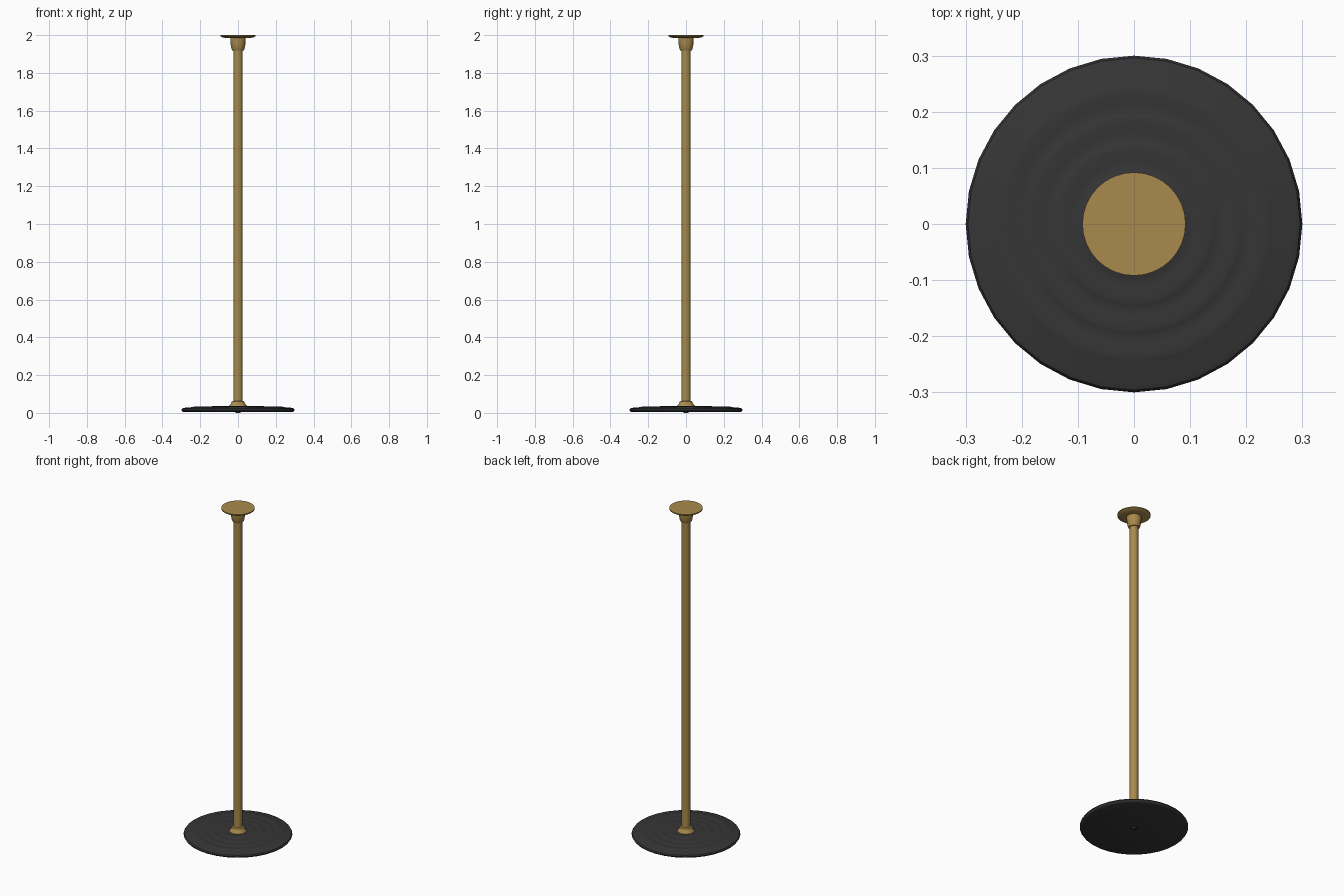
import bpy
import bmesh
import math

cube = bpy.data.objects.get("Cube")
if cube:
    bpy.data.objects.remove(cube, do_unlink=True)


def material(name, colour):
    mat = bpy.data.materials.new(name)
    mat.use_nodes = True
    mat.diffuse_color = (*colour, 1)
    bsdf = mat.node_tree.nodes["Principled BSDF"]
    bsdf.inputs["Base Color"].default_value = (*colour, 1)
    return mat


def lathe(name, profile, mat, sides=32):
    """Spin (radius, height) points around z; radius 0 closes the end."""
    bm = bmesh.new()
    verts = [bm.verts.new((r, 0, z)) for r, z in profile]
    edges = [bm.edges.new(pair) for pair in zip(verts, verts[1:])]
    bmesh.ops.spin(bm, geom=verts + edges, cent=(0, 0, 0), axis=(0, 0, 1),
                   angle=math.tau, steps=sides, use_duplicate=False)
    bmesh.ops.remove_doubles(bm, verts=bm.verts, dist=1e-5)
    bmesh.ops.recalc_face_normals(bm, faces=bm.faces)
    mesh = bpy.data.meshes.new(name)
    bm.to_mesh(mesh)
    bm.free()
    mesh.materials.append(mat)
    obj = bpy.data.objects.new(name, mesh)
    bpy.context.collection.objects.link(obj)
    bpy.ops.object.select_all(action="DESELECT")
    obj.select_set(True)
    bpy.context.view_layer.objects.active = obj
    bpy.ops.object.shade_smooth_by_angle(angle=math.radians(40))
    return obj


brass = material("brass", (0.40, 0.255, 0.072))
black = material("black_rubber", (0.036, 0.036, 0.036))

# Base: rounded rim, shallow concentric steps, small screw recess underneath
base = [(0, 0.012), (0.02, 0.012), (0.02, 0.004), (0.285, 0.004),
        (0.295, 0.008), (0.3, 0.016), (0.296, 0.023), (0.285, 0.027)]
for i in range(4):
    r, z = 0.25 - 0.05 * i, 0.0285 + 0.0015 * i
    base += [(r + 0.002, z), (r - 0.005, z + 0.003), (r - 0.015, z + 0.004),
             (r - 0.035, z + 0.003)]
base.append((0, 0.035))
lathe("weighted_base", base, black)

# Screw head in the underside
lathe("base_screw", [(0, 0), (0.012, 0), (0.014, 0.004), (0.014, 0.013), (0, 0.013)], black)

# Flared collar where the post meets the base
lathe("base_collar", [(0, 0.03), (0.05, 0.03), (0.048, 0.037), (0.038, 0.048),
                      (0.033, 0.06), (0.024, 0.064), (0, 0.064)], brass)

# Post
lathe("post", [(0, 0.03), (0.024, 0.03), (0.024, 1.95), (0, 1.95)], brass)

# Cup under the cap
lathe("top_collar", [(0, 1.918), (0.03, 1.918), (0.034, 1.926), (0.039, 1.95),
                     (0.041, 1.975), (0.041, 1.988), (0, 1.988)], brass)

# Flat cap
lathe("top_cap", [(0, 1.984), (0.06, 1.984), (0.085, 1.989), (0.092, 1.994),
                  (0.092, 2.0), (0, 2.0)], brass)
